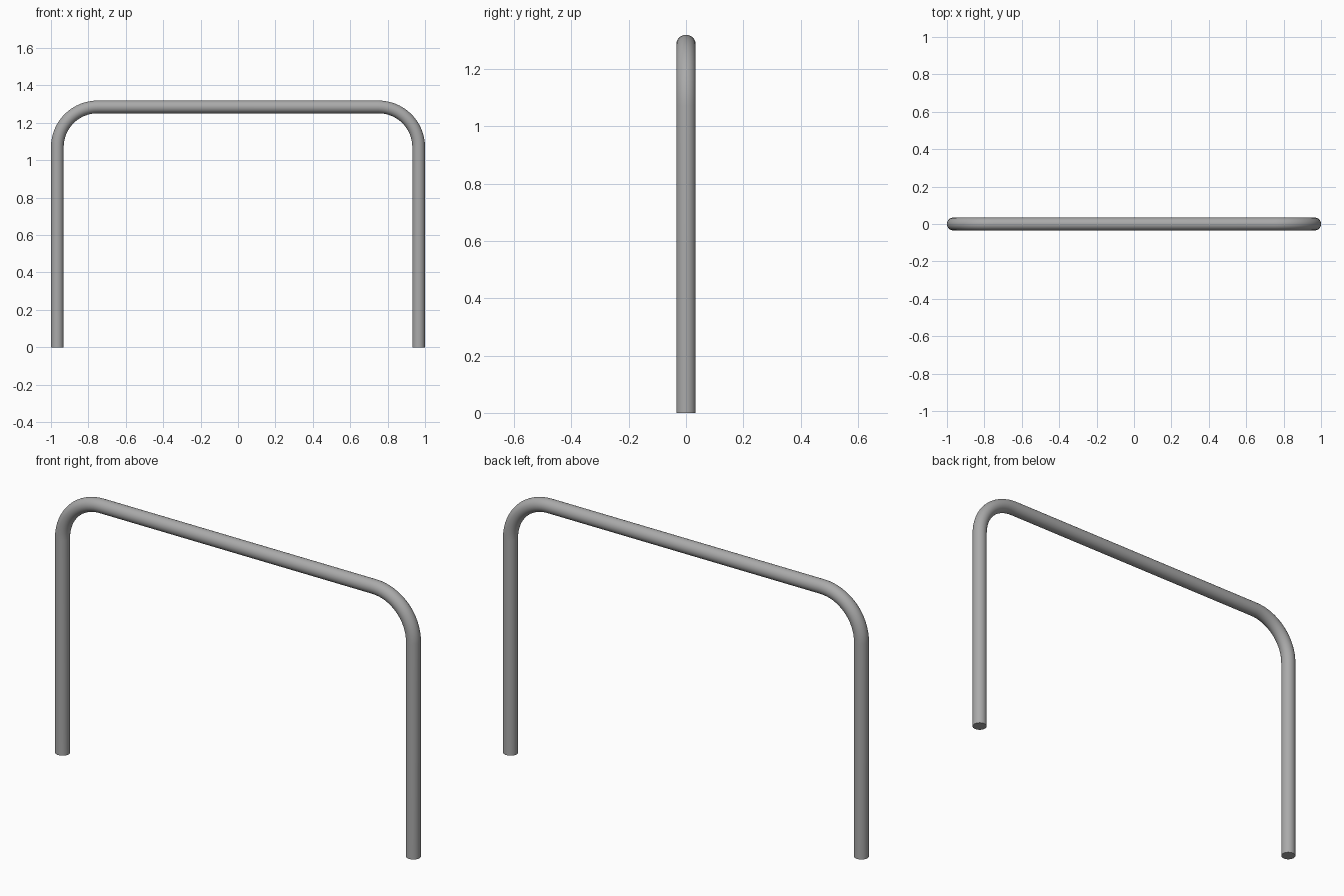
import bpy, bmesh, math
from mathutils import Vector

cube = bpy.data.objects.get("Cube")
if cube:
    bpy.data.objects.remove(cube, do_unlink=True)

TUBE_R = 0.034      # tube radius
BEND_R = 0.215      # bend radius on the centreline
LEG_X = 1.0 - TUBE_R
TOP_Z = 1.319 - TUBE_R
SIDES, BEND_STEPS = 32, 16

# Grey metal
metal = bpy.data.materials.new("grey metal")
metal.use_nodes = True
colour = (0.4, 0.4, 0.4, 1.0)
metal.diffuse_color = colour
metal.node_tree.nodes["Principled BSDF"].inputs["Base Color"].default_value = colour

# Centreline: left foot, left bend, right bend, right foot, with the
# direction of each ring's outward axis in the xz plane
path = [(Vector((LEG_X, 0, 0)), Vector((1, 0, 0)))]
for side, start in ((1, 0.0), (-1, math.pi / 2)):
    centre = Vector((side * (LEG_X - BEND_R), 0, TOP_Z - BEND_R))
    for i in range(BEND_STEPS + 1):
        a = start + math.pi / 2 * i / BEND_STEPS
        out = Vector((math.cos(a), 0, math.sin(a)))
        path.append((centre + out * BEND_R, out))
path.append((Vector((-LEG_X, 0, 0)), Vector((-1, 0, 0))))

# Sweep a round section along the centreline
bm = bmesh.new()
rings = []
for point, out in path:
    ring = []
    for k in range(SIDES):
        t = 2 * math.pi * k / SIDES
        ring.append(bm.verts.new(point + TUBE_R * (out * math.cos(t) + Vector((0, math.sin(t), 0)))))
    rings.append(ring)
for a, b in zip(rings, rings[1:]):
    for k in range(SIDES):
        n = (k + 1) % SIDES
        bm.faces.new((a[k], a[n], b[n], b[k]))

# Flat feet
bm.faces.new(rings[0])
bm.faces.new(rings[-1])
bmesh.ops.recalc_face_normals(bm, faces=bm.faces)

mesh = bpy.data.meshes.new("bent_tube_rail")
bm.to_mesh(mesh)
bm.free()
mesh.materials.append(metal)
rail = bpy.data.objects.new("bent_tube_rail", mesh)
bpy.context.collection.objects.link(rail)

# Smooth tube with sharp foot edges
bpy.ops.object.select_all(action='DESELECT')
rail.select_set(True)
bpy.context.view_layer.objects.active = rail
bpy.ops.object.shade_smooth_by_angle(angle=math.radians(40))
